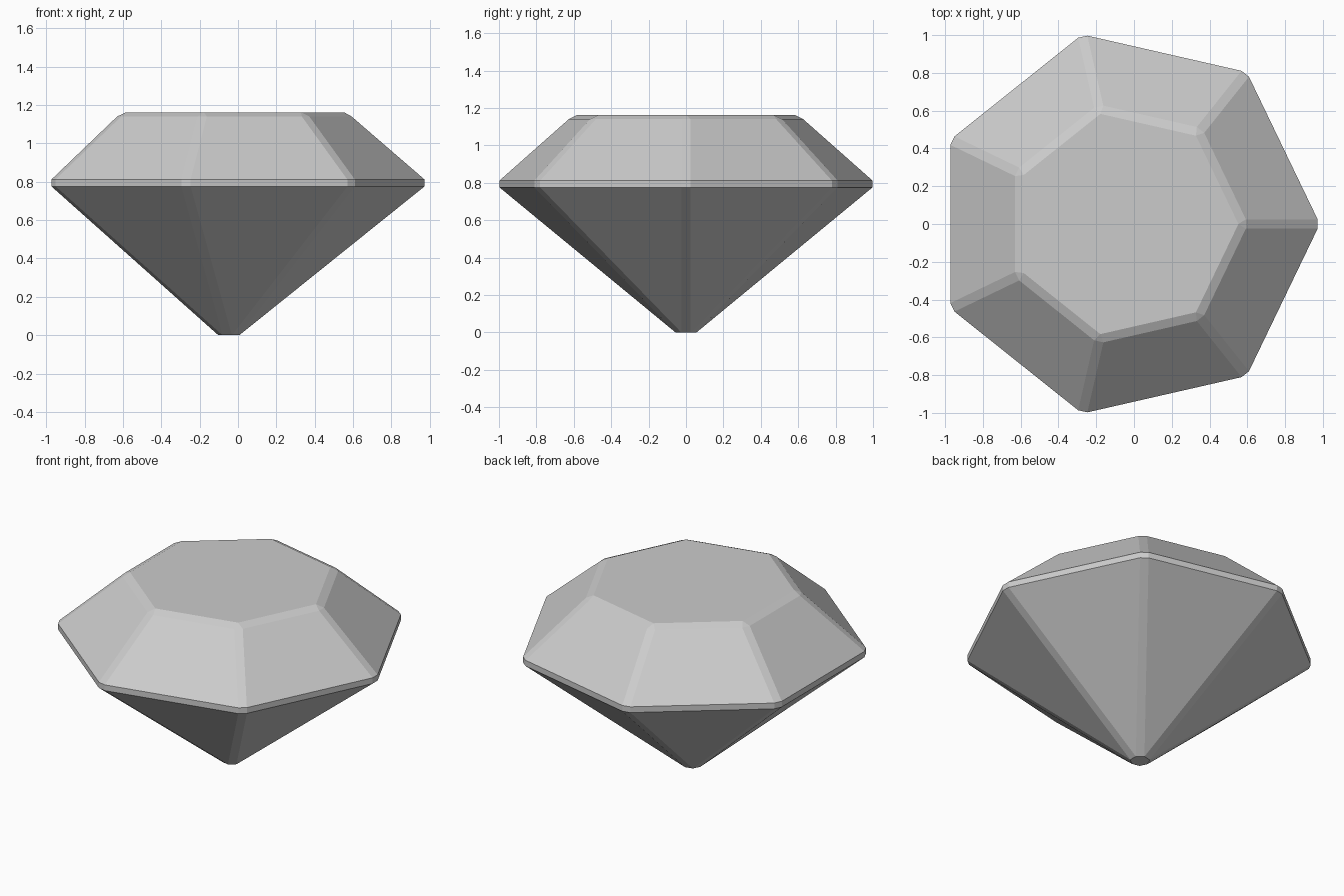
import bpy, bmesh, math

if "Cube" in bpy.data.objects:
    bpy.data.objects.remove(bpy.data.objects["Cube"])

SIDES = 7
CX = -0.045          # the odd side count puts the axis left of the bounding-box centre

# rings from bottom to top: z, distance of corner chord from axis, half width of chord
RINGS = [
    (0.0,   0.052, 0.025),   # culet (chords touch, giving a 7-gon)
    (0.775, 1.017, 0.025),   # girdle, lower edge
    (0.812, 1.017, 0.025),   # girdle, upper edge
    (1.14,  0.637, 0.025),   # crown top
    (1.162, 0.598, 0.0),     # table (sharp corners)
]

bm = bmesh.new()


def ring(z, d, w):
    """Heptagon whose corners are cut by short chords."""
    verts = []
    for k in range(SIDES):
        a = 2 * math.pi * k / SIDES
        for s in (-w, w):
            verts.append(bm.verts.new((CX + d * math.cos(a) - s * math.sin(a),
                                       d * math.sin(a) + s * math.cos(a), z)))
    return verts


rings = [ring(*r) for r in RINGS]

# facets between neighbouring rings, then culet and table
n = SIDES * 2
for lo, hi in zip(rings, rings[1:]):
    for i in range(n):
        j = (i + 1) % n
        bm.faces.new((lo[i], lo[j], hi[j], hi[i]))
bm.faces.new(rings[0][::-1])
bm.faces.new(rings[-1])

# merge coincident corners
bmesh.ops.remove_doubles(bm, verts=bm.verts, dist=0.004)
bmesh.ops.recalc_face_normals(bm, faces=bm.faces)

mesh = bpy.data.meshes.new("gem")
bm.to_mesh(mesh)
bm.free()

# single flat colour
grey = bpy.data.materials.new("light grey")
grey.diffuse_color = (0.6, 0.6, 0.6, 1)
grey.use_nodes = True
grey.node_tree.nodes["Principled BSDF"].inputs["Base Color"].default_value = grey.diffuse_color
mesh.materials.append(grey)

gem = bpy.data.objects.new("gem", mesh)
bpy.context.collection.objects.link(gem)
